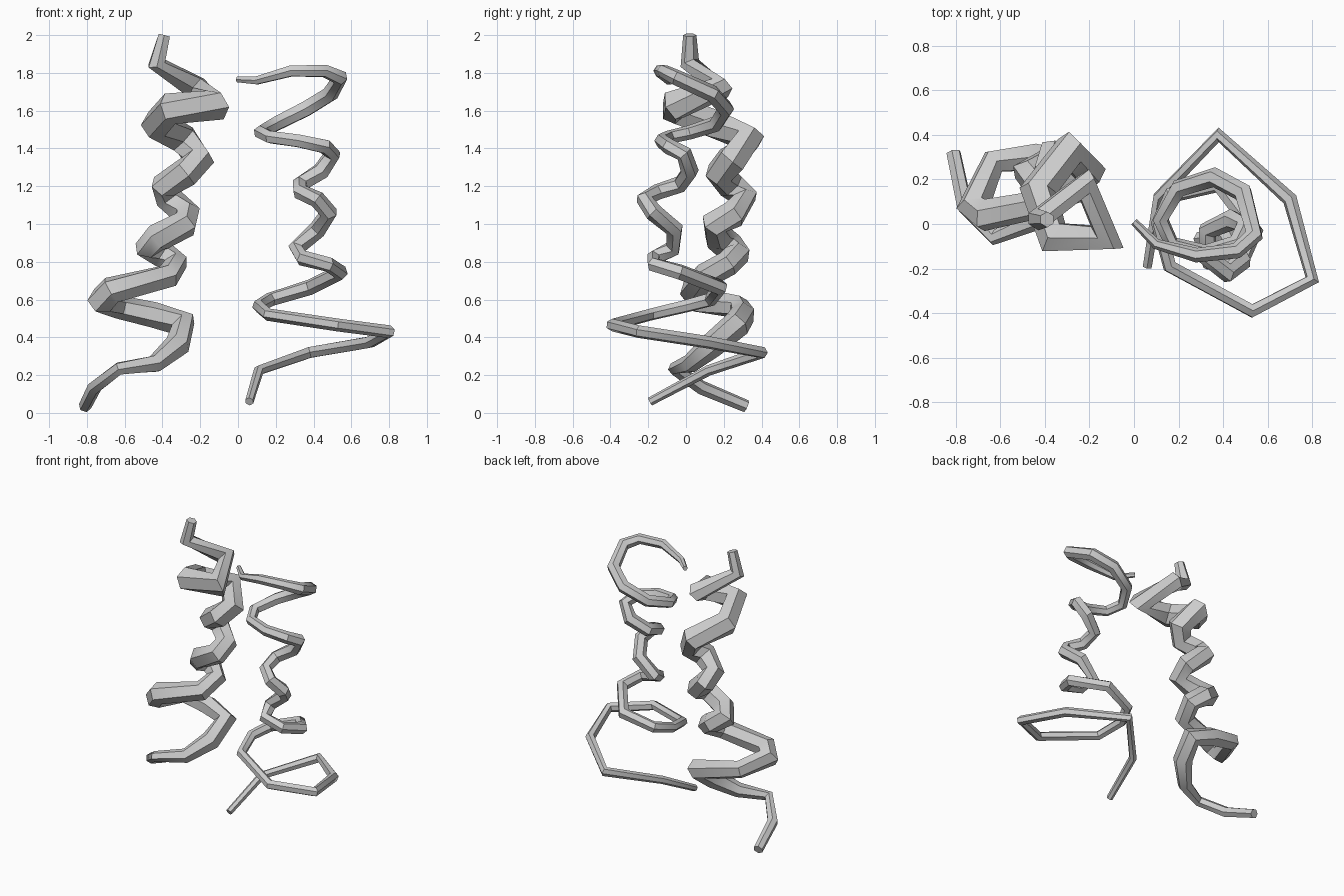
import bpy


def coil(name, points):
    """Six-sided tapered tube along a path of (x, y, z, radius) points."""
    curve = bpy.data.curves.new(name, 'CURVE')
    curve.dimensions = '3D'
    curve.bevel_depth = 1.0
    curve.bevel_resolution = 1
    curve.use_fill_caps = True
    spline = curve.splines.new('POLY')
    spline.points.add(len(points) - 1)
    for p, (x, y, z, r) in zip(spline.points, points):
        p.co = (x, y, z, 1)
        p.radius = r
    obj = bpy.data.objects.new(name, curve)
    bpy.context.collection.objects.link(obj)
    bpy.ops.object.select_all(action='DESELECT')
    obj.select_set(True)
    bpy.context.view_layer.objects.active = obj
    bpy.ops.object.convert(target='MESH')
    bpy.ops.object.shade_smooth_by_angle(angle=0.7)


# thin coil: wide open loops at both ends, tight in the middle
coil("thin_coil", [
    (0.00, 0.01, 1.765, .017), (.10, -.09, 1.76, .024), (.28, -.14, 1.81, .033),
    (.46, -.12, 1.81, .036), (.54, -.05, 1.775, .042), (.49, .14, 1.69, .045),
    (.36, .21, 1.61, .045), (.20, .16, 1.53, .042), (.12, .02, 1.485, .038),
    (.17, -.09, 1.46, .036), (.32, -.13, 1.44, .038), (.46, -.09, 1.41, .042),
    (.50, -.01, 1.37, .045), (.44, .02, 1.28, .048), (.33, -.03, 1.21, .045),
    (.33, -.15, 1.17, .043), (.42, -.22, 1.13, .045), (.48, -.17, 1.06, .048),
    (.42, -.06, .97, .048), (.31, -.07, .87, .046), (.34, -.17, .82, .042),
    (.48, -.17, .785, .040), (.54, -.03, .745, .042), (.38, .18, .665, .042),
    (.17, .13, .60, .038), (.11, 0.0, .565, .035), (.16, -.19, .52, .033),
    (.53, -.39, .465, .034), (.80, -.25, .43, .034), (.70, .11, .375, .034),
    (.38, .40, .32, .033), (.11, .12, .225, .028), (.06, -.19, .06, .023),
])

# thick coil: wound the opposite way
coil("thick_coil", [
    (-.39, .02, 2.0, .035), (-.43, .02, 1.85, .052), (-.22, .18, 1.72, .068),
    (-.12, -.06, 1.63, .088), (-.36, -.06, 1.61, .085), (-.43, .15, 1.53, .085),
    (-.29, .33, 1.45, .085), (-.21, .24, 1.34, .085), (-.28, .18, 1.27, .080),
    (-.39, .24, 1.20, .075), (-.37, .31, 1.14, .072), (-.27, .25, 1.05, .075),
    (-.28, .15, 1.0, .075), (-.42, .17, .93, .078), (-.47, .23, .88, .080),
    (-.40, .27, .84, .072), (-.33, .22, .79, .068), (-.37, .10, .725, .068),
    (-.67, .04, .65, .075), (-.72, .08, .595, .078), (-.63, .28, .56, .062),
    (-.45, .30, .52, .068), (-.29, .27, .47, .074), (-.32, .14, .36, .068),
    (-.44, .02, .26, .050), (-.63, -.06, .235, .036), (-.76, .08, .135, .038),
    (-.81, .32, .035, .034),
])
